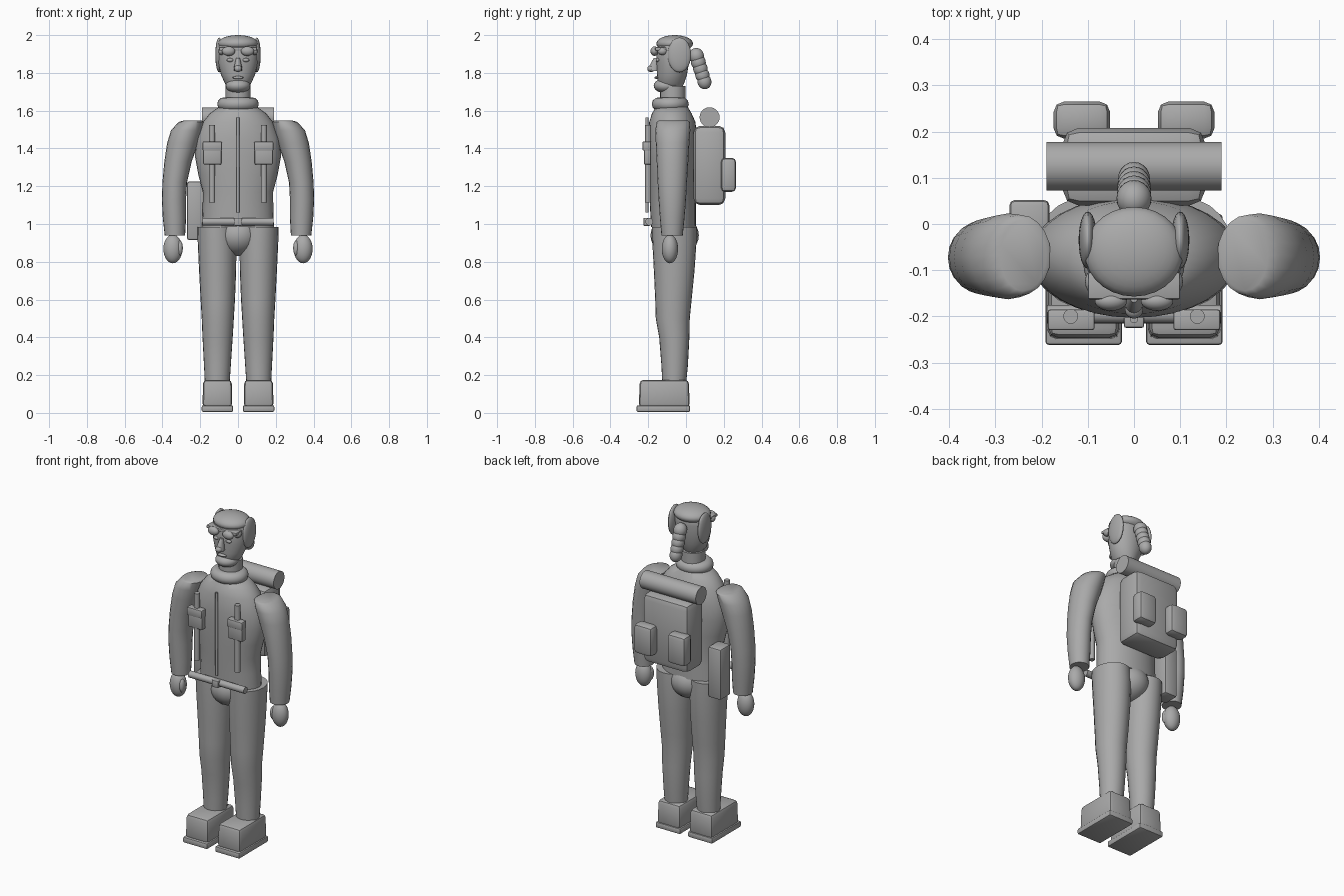
import bpy, bmesh, math
from mathutils import Vector, Matrix

if "Cube" in bpy.data.objects:
    bpy.data.objects.remove(bpy.data.objects["Cube"])

GREY = bpy.data.materials.new("plain grey")
GREY.diffuse_color = (0.40, 0.40, 0.40, 1)
GREY.use_nodes = True
GREY.node_tree.nodes["Principled BSDF"].inputs["Base Color"].default_value = GREY.diffuse_color


def finish(name, bm, angle=40):
    """Turn a bmesh into a named, coloured, smooth-shaded object."""
    bmesh.ops.recalc_face_normals(bm, faces=bm.faces)
    me = bpy.data.meshes.new(name)
    bm.to_mesh(me)
    bm.free()
    me.materials.append(GREY)
    ob = bpy.data.objects.new(name, me)
    bpy.context.collection.objects.link(ob)
    bpy.ops.object.select_all(action='DESELECT')
    ob.select_set(True)
    bpy.context.view_layer.objects.active = ob
    bpy.ops.object.shade_smooth_by_angle(angle=math.radians(angle))
    return ob


def ball(name, c, r, tilt=0.0, u=24, v=14):
    bm = bmesh.new()
    bmesh.ops.create_uvsphere(bm, u_segments=u, v_segments=v, radius=1)
    m = Matrix.Translation(c) @ Matrix.Rotation(tilt, 4, 'X') @ Matrix.Diagonal((*r, 1))
    bm.transform(m)
    return finish(name, bm)


def box(name, lo, hi, bevel=0.01, taper=1.0, segs=2):
    """Bevelled box between two corners; taper shrinks the top."""
    lo, hi = Vector(lo), Vector(hi)
    bm = bmesh.new()
    bmesh.ops.create_cube(bm, size=1)
    for v in bm.verts:
        if v.co.z > 0:
            v.co.x *= taper
            v.co.y *= taper
        v.co = (lo + hi) / 2 + v.co * (hi - lo)
    if bevel:
        bmesh.ops.bevel(bm, geom=bm.edges[:], offset=bevel, segments=segs,
                        profile=0.5, affect='EDGES')
    return finish(name, bm, 30)


def rod(name, a, b, r, segs=20):
    a, b = Vector(a), Vector(b)
    bm = bmesh.new()
    bmesh.ops.create_cone(bm, cap_ends=True, segments=segs, radius1=r, radius2=r,
                          depth=(b - a).length)
    rot = (b - a).to_track_quat('Z', 'Y').to_matrix().to_4x4()
    bm.transform(Matrix.Translation((a + b) / 2) @ rot)
    return finish(name, bm)


def loft(name, rings, segs=24, s=1):
    """Skin through horizontal ellipses given as x0, x1, y0, y1, z."""
    bm = bmesh.new()
    loops = []
    for x0, x1, y0, y1, z in rings:
        loops.append([bm.verts.new((s * ((x0 + x1) / 2 + (x1 - x0) / 2 * math.cos(t)),
                                    (y0 + y1) / 2 + (y1 - y0) / 2 * math.sin(t), z))
                      for t in (2 * math.pi * i / segs for i in range(segs))])
    for p, q in zip(loops, loops[1:]):
        for i in range(segs):
            j = (i + 1) % segs
            bm.faces.new((p[i], p[j], q[j], q[i]))
    bm.faces.new(loops[0])
    bm.faces.new(loops[-1])
    return finish(name, bm, 50)


def torus(name, c, rx, ry, r, rz, n=32, m=12):
    bm = bmesh.new()
    g = []
    for i in range(n):
        t = 2 * math.pi * i / n
        g.append([bm.verts.new((c[0] + (rx + r * math.cos(p)) * math.cos(t),
                                c[1] + (ry + r * math.cos(p)) * math.sin(t),
                                c[2] + rz * math.sin(p)))
                  for p in (2 * math.pi * k / m for k in range(m))])
    for i in range(n):
        for k in range(m):
            a, b = g[i], g[(i + 1) % n]
            bm.faces.new((a[k], b[k], b[(k + 1) % m], a[(k + 1) % m]))
    return finish(name, bm)


# Torso, pelvis, neck and collar
loft("torso", [(-.19, .19, -.185, .05, .985), (-.187, .187, -.19, .05, 1.08),
               (-.186, .186, -.195, .05, 1.17), (-.21, .21, -.2, .055, 1.26),
               (-.228, .228, -.203, .06, 1.36), (-.222, .222, -.203, .06, 1.45),
               (-.185, .185, -.195, .05, 1.54), (-.15, .15, -.18, .03, 1.585),
               (-.10, .10, -.16, .01, 1.62)], 32)
ball("pelvis", (0, -.06, .94), (.12, .128, .11))
rod("neck", (0, -.07, 1.58), (0, -.07, 1.73), .067, 24)
torus("collar", (0, -.083, 1.635), .072, .06, .038, .036)

# Head with cap of hair, jaw and face
loft("head", [(-.035, .035, -.13, -.03, 1.705), (-.07, .07, -.15, -.01, 1.745),
              (-.09, .09, -.153, .005, 1.79), (-.105, .105, -.157, .015, 1.85),
              (-.108, .108, -.157, .02, 1.91), (-.102, .102, -.148, .018, 1.95),
              (-.07, .07, -.12, -.01, 1.985)], 28)
ball("hair_cap", (0, -.06, 1.955), (.107, .097, .045), u=28)
ball("jaw", (0, -.105, 1.732), (.066, .066, .04))
ball("mouth", (0, -.155, 1.775), (.03, .012, .008), u=16, v=8)
loft("nose", [(-.022, .022, -.2, -.14, 1.81), (-.02, .02, -.195, -.14, 1.835),
              (-.01, .01, -.17, -.14, 1.88)], 12)
ball("nose_tip", (0, -.185, 1.822), (.02, .02, .018), u=16, v=10)
box("goggle_band", (-.1, -.163, 1.918), (.1, -.105, 1.936), .004)

# Plait hanging behind the head
for i in range(5):
    t = i / 4
    ball("plait_segment", (0, .055 + .042 * t, 1.89 - .135 * t),
         (.038 - .003 * t, .04 - .003 * t, .042), .28, 20, 12)

# Paired parts
for s, side in ((-1, "left_"), (1, "right_")):
    ball(side + "ear_flap", (s * .1, -.035, 1.895), (.02, .062, .092))
    ball(side + "goggle_lens", (s * .05, -.167, 1.915), (.035, .021, .025))
    ball(side + "goggle_hinge", (s * .088, -.125, 1.915), (.018, .026, .02), u=16, v=10)
    ball(side + "eye", (s * .042, -.15, 1.868), (.018, .01, .01), u=16, v=8)

    loft(side + "arm", [(.28, .388, -.13, -.017, .94), (.275, .398, -.138, -.008, 1.03),
                        (.275, .403, -.145, 0, 1.13), (.27, .4, -.15, .005, 1.22),
                        (.245, .39, -.155, .012, 1.33), (.21, .375, -.16, .018, 1.43),
                        (.19, .355, -.163, .023, 1.495), (.18, .315, -.155, .02, 1.54),
                        (.19, .29, -.145, .01, 1.547)], 20, s)
    ball(side + "hand", (s * .345, -.085, .868), (.05, .043, .076))
    ball(side + "thumb", (s * .308, -.1, .872), (.016, .02, .04), u=16, v=10)

    loft(side + "leg", [(.045, .175, -.125, .0, .15), (.038, .18, -.13, .01, .25),
                        (.028, .188, -.142, .018, .4), (.022, .192, -.16, .02, .5),
                        (.016, .198, -.163, .03, .6), (.01, .206, -.17, .045, .75),
                        (.008, .213, -.178, .055, .9), (.015, .215, -.18, .055, .985)],
         24, s)

    x0, x1 = sorted((s * .03, s * .188))
    box(side + "boot", (x0, -.25, .03), (x1, .02, .175), .02, .96)
    box(side + "sole", (x0 - .004, -.262, .005), (x1 + .004, .022, .04), .008)

    # Chest strap with pouch and flap
    rod(side + "strap", (s * .137, -.2, 1.115), (s * .137, -.2, 1.525), .016)
    x0, x1 = sorted((s * .085, s * .187))
    box(side + "pouch", (x0 + .003, -.222, 1.315), (x1 - .003, -.185, 1.42), .006)
    box(side + "pouch_flap", (x0, -.23, 1.388), (x1, -.185, 1.437), .006)

    # Pack pocket
    x0, x1 = sorted((s * .052, s * .174))
    box(side + "pack_pocket", (x0, .185, 1.17), (x1, .265, 1.35), .022)

# Jacket zip, belt and buckle
rod("zip", (0, -.207, 1.06), (0, -.207, 1.565), .008, 12)
rod("belt", (-.188, -.195, 1.012), (.188, -.195, 1.012), .02)
box("buckle", (-.022, -.225, .99), (.022, -.19, 1.033), .005)

# Backpack, bedroll and hip case
box("backpack", (-.155, .04, 1.1), (.155, .208, 1.52), .035)
rod("bedroll", (-.19, .125, 1.565), (.19, .125, 1.565), .053, 28)
box("hip_case", (-.27, -.05, .915), (-.183, .052, 1.225), .012)
